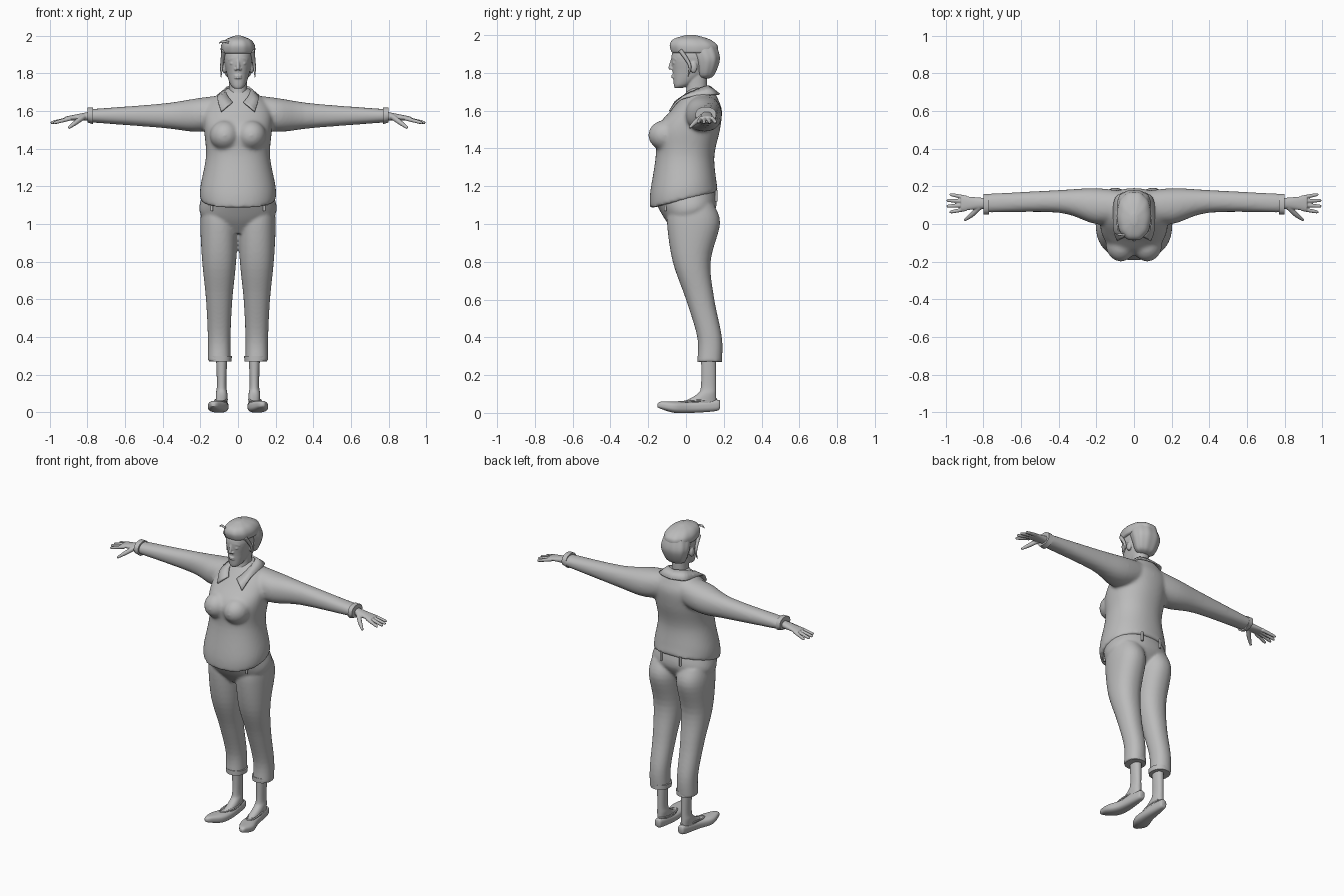
import bpy, bmesh, math
from mathutils import Vector, Matrix

cube = bpy.data.objects.get("Cube")
if cube:
    bpy.data.objects.remove(cube)

shade = (0.5, 0.5, 0.5, 1)
grey = bpy.data.materials.new("plain_grey")
grey.use_nodes = True
grey.diffuse_color = shade
grey.node_tree.nodes["Principled BSDF"].inputs["Base Color"].default_value = shade

sides_of_body = {"left": 1, "right": -1}


def smooth_path(rows, steps=5):
    """Catmull-Rom interpolation of equal-length rows of numbers."""
    padded = [rows[0], *rows, rows[-1]]
    path = []
    for before, start, end, after in zip(padded, padded[1:], padded[2:], padded[3:]):
        for step in range(steps):
            t = step / steps
            path.append([b + t / 2 * (c - a + t * (2*a - 5*b + 4*c - d + t * (3*(b - c) + d - a)))
                         for a, b, c, d in zip(before, start, end, after)])
    return path + [list(rows[-1])]


def skin(bm, rings, closed=False):
    """Bridge rings of points, capping the ends unless the loop is closed."""
    loops = [[bm.verts.new(point) for point in ring] for ring in rings]
    count = len(loops[0])
    following = loops[1:] + loops[:1] if closed else loops[1:]
    for lower, upper in zip(loops, following):
        for i in range(count):
            j = (i + 1) % count
            bm.faces.new((lower[i], lower[j], upper[j], upper[i]))
    if not closed:
        bm.faces.new(loops[0])
        bm.faces.new(loops[-1])


def rounded(wave, power):
    return math.copysign(abs(wave) ** (2 / power), wave)


def loft(bm, axis, rows, side=1, power=2.2, tilted=False, ripple=0):
    """Rows hold a position on the axis and low/high bounds on the other two."""
    rings = []
    for position, low_u, high_u, low_v, high_v in smooth_path(rows):
        ring = []
        for i in range(64):
            angle = math.tau * i / 64
            swell = (1 + ripple * math.cos(10 * angle)) / 2
            u = (low_u + high_u) / 2 + (high_u - low_u) * swell * rounded(math.cos(angle), power)
            v = (low_v + high_v) / 2 + (high_v - low_v) * swell * rounded(math.sin(angle), power)
            x, y, z = {"z": (u, v, position), "x": (position, u, v), "y": (u, position, v)}[axis]
            if tilted:  # the waist drops towards the front
                z += y / 4 * max(0, min(1, (1.36 - z) * 5))
            ring.append((x * side, y, z))
        rings.append(ring)
    skin(bm, rings)


def upright(bm, rows, centre=0, **options):
    """Vertical loft; rows hold height, half width, front and back."""
    loft(bm, "z", [(height, centre - half, centre + half, front, back)
                   for height, half, front, back in rows], **options)


def tube(bm, points, side=1, closed=False):
    """Round tube; each point is x, y, z, radius."""
    path = points if closed else smooth_path(points)
    last = len(path) - 1
    rings = []
    for i, (x, y, z, radius) in enumerate(path):
        after = path[(i + 1) % len(path)] if closed else path[min(i + 1, last)]
        before = path[i - 1] if closed else path[max(i - 1, 0)]
        along = (Vector(after[:3]) - Vector(before[:3])).normalized()
        helper = Vector((0, 0, 1)) if abs(along.z) < 0.8 else Vector((0, 1, 0))
        across = along.cross(helper).normalized()
        other = along.cross(across)
        ring = []
        for k in range(12):
            angle = math.tau * k / 12
            point = Vector((x, y, z)) + radius * (across * math.cos(angle) + other * math.sin(angle))
            ring.append((point.x * side, point.y, point.z))
        rings.append(ring)
    skin(bm, rings, closed)


def ball(bm, centre, radii, side=1):
    x, y, z = centre
    placing = Matrix.Translation((x * side, y, z)) @ Matrix.Diagonal((*radii, 1))
    bmesh.ops.create_uvsphere(bm, u_segments=20, v_segments=12, radius=1, matrix=placing)


def finish(name, bm, voxel=0, relax=4, thickness=0):
    """Turn the mesh into an object, optionally blending its pieces together."""
    bmesh.ops.recalc_face_normals(bm, faces=bm.faces[:])
    for face in bm.faces:
        face.smooth = True
    for edge in bm.edges:
        edge.smooth = edge.calc_face_angle(0) < 1
    mesh = bpy.data.meshes.new(name)
    bm.to_mesh(mesh)
    bm.free()
    mesh.materials.append(grey)
    model_part = bpy.data.objects.new(name, mesh)
    bpy.context.collection.objects.link(model_part)
    if thickness:
        model_part.modifiers.new("thickness", "SOLIDIFY").thickness = thickness
    if voxel:
        blend = model_part.modifiers.new("blend", "REMESH")
        blend.mode = "VOXEL"
        blend.voxel_size = voxel
        blend.use_smooth_shade = True
        soften = model_part.modifiers.new("soften", "SMOOTH")
        soften.factor = 0.5
        soften.iterations = relax


# Shirt: torso, bust and sleeves blended together
bm = bmesh.new()
upright(bm, [(1.13, .2, -.19, .17), (1.2, .2, -.19, .16), (1.36, .17, -.16, .15),
             (1.5, .18, -.16, .18), (1.6, .18, -.08, .19), (1.66, .14, -.03, .17),
             (1.72, .06, .02, .14)], tilted=True)
for side in sides_of_body.values():
    ball(bm, (.07, -.11, 1.47), (.08, .09, .08), side)
    loft(bm, "x", [(.03, .02, .17, 1.53, 1.69), (.2, 0, .19, 1.49, 1.67),
                   (.4, .06, .18, 1.51, 1.64), (.79, .06, .16, 1.54, 1.61)], side)
finish("shirt", bm, voxel=0.01, relax=8)

# Collar: a folded strip around the neck ending in two points
inner_edge = smooth_path([(0, .13, 1.73), (.06, .1, 1.73), (.06, 0, 1.69), (.03, -.06, 1.65)])
outer_edge = smooth_path([(0, .18, 1.69), (.1, .14, 1.69), (.11, -.02, 1.67), (.09, -.09, 1.6)])
bm = bmesh.new()
strip = []
for border in (inner_edge, outer_edge):
    mirrored = [(-x, y, z) for x, y, z in reversed(border[1:])]
    strip.append([bm.verts.new(point) for point in mirrored + border])
for top_a, top_b, low_a, low_b in zip(strip[0], strip[0][1:], strip[1], strip[1][1:]):
    bm.faces.new((top_a, top_b, low_b, low_a))
finish("collar", bm, thickness=0.01)

# Trousers: hips and both legs blended together
bm = bmesh.new()
upright(bm, [(1.15, .19, -.16, .15), (1.05, .2, -.11, .16), (.96, .08, -.05, .09)], tilted=True)
for side in sides_of_body.values():
    upright(bm, [(1.1, .09, -.09, .15), (1, .1, -.1, .18), (.8, .09, -.07, .13),
                 (.6, .07, 0, .15), (.4, .06, .06, .19), (.27, .06, .06, .19)], centre=.1, side=side)
finish("trousers", bm, voxel=0.008, relax=6)

# Belt loops under the shirt hem
for x, y, z in ((.14, -.11, 1.1), (.07, .16, 1.15)):
    for label, side in sides_of_body.items():
        bm = bmesh.new()
        tube(bm, [(x, y, z + .03, .007), (x, y, z - .03, .007)], side)
        finish(label + "_belt_loop", bm)

for label, side in sides_of_body.items():
    # Sleeve cuff and turned-up trouser hem
    bm = bmesh.new()
    loft(bm, "x", [(.77, .05, .16, 1.53, 1.62), (.8, .05, .16, 1.54, 1.62)], side)
    finish(label + "_cuff", bm)
    bm = bmesh.new()
    upright(bm, [(.27, .06, .06, .19), (.3, .063, .06, .19)], centre=.095, side=side)
    finish(label + "_trouser_hem", bm)

    # Ankle running down into the shoe
    bm = bmesh.new()
    upright(bm, [(.3, .03, .08, .16), (.15, .025, .08, .16), (.1, .03, .06, .16),
                 (.05, .03, -.03, .16)], centre=.087, side=side)
    finish(label + "_ankle", bm)

    # Flat shoe with its toe turned outwards, and the rim of its opening
    bm = bmesh.new()
    loft(bm, "y", [(.18, .07, .1, .03, .06), (.16, .06, .11, .01, .07), (.03, .05, .13, 0, .06),
                   (-.06, .06, .16, 0, .06), (-.13, .1, .15, .02, .06), (-.15, .12, .14, .03, .05)],
         side, power=2.6)
    finish(label + "_shoe", bm)
    bm = bmesh.new()
    turns = [math.tau * i / 24 for i in range(24)]
    tube(bm, [(.09 + .03 * math.cos(turn) - .01 * math.sin(turn), .06 + .1 * math.sin(turn),
               .065 + .008 * math.sin(turn), .005) for turn in turns], side, closed=True)
    finish(label + "_shoe_rim", bm)

    # Hand: palm, four spread fingers and a thumb
    bm = bmesh.new()
    loft(bm, "x", [(.77, .08, .14, 1.55, 1.6), (.82, .08, .14, 1.55, 1.59), (.92, .07, .15, 1.55, 1.57)], side)
    for finger in range(4):
        offset = finger - 1.5
        tip = 1 - .015 * abs(offset)
        tube(bm, [(.89, .11 + .02 * offset, 1.56, .011), (tip - .01, .11 + .03 * offset, 1.54, .009),
                  (tip, .11 + .03 * offset, 1.537, .004)], side)
    tube(bm, [(.82, .09, 1.57, .015), (.86, .05, 1.54, .013), (.9, .02, 1.51, .007)], side)
    finish(label + "_hand", bm, voxel=0.0035, relax=3)

# Head: skull, neck and facial features blended together
bm = bmesh.new()
upright(bm, [(1.72, .02, -.06, -.02), (1.74, .04, -.065, .03), (1.8, .06, -.07, .11),
             (1.9, .075, -.075, .14), (1.97, .03, -.02, .08)])
upright(bm, [(1.62, .06, -.03, .1), (1.7, .048, 0, .11), (1.8, .05, 0, .11)])
tube(bm, [(0, -.07, 1.88, .007), (0, -.083, 1.83, .01), (0, -.08, 1.82, .006)])
for height in (1.787, 1.776):
    ball(bm, (0, -.068, height), (.02, .01, .005))
for side in sides_of_body.values():
    ball(bm, (.012, -.074, 1.822), (.008, .009, .007), side)
    ball(bm, (.03, -.06, 1.853), (.014, .012, .008), side)
    ball(bm, (.073, .04, 1.83), (.012, .02, .03), side)
    tube(bm, [(.01, -.07, 1.87, .005), (.03, -.067, 1.88, .005), (.05, -.053, 1.87, .004)], side)
finish("head", bm, voxel=0.004, relax=3)

# Hair: rolled back, swept-up crown and loose locks
bm = bmesh.new()
upright(bm, [(1.77, .03, .08, .12), (1.79, .065, .06, .15), (1.87, .09, .04, .18), (1.94, .08, 0, .165)],
        ripple=.016)
finish("hair_roll", bm)
bm = bmesh.new()
upright(bm, [(1.905, .083, -.07, .165), (1.915, .09, -.08, .17), (1.95, .088, -.087, .165),
             (1.98, .065, -.065, .12), (2, .015, 0, .05)], ripple=.01)
finish("hair_crown", bm)
bm = bmesh.new()
for side in sides_of_body.values():
    tube(bm, [(.076, -.03, 1.92, .012), (.087, .02, 1.84, .008), (.09, .01, 1.78, .002)], side)
tube(bm, [(-.05, -.06, 1.965, .006), (-.08, -.055, 1.97, .006), (-.1, -.05, 1.96, .002)])
finish("hair_locks", bm)
